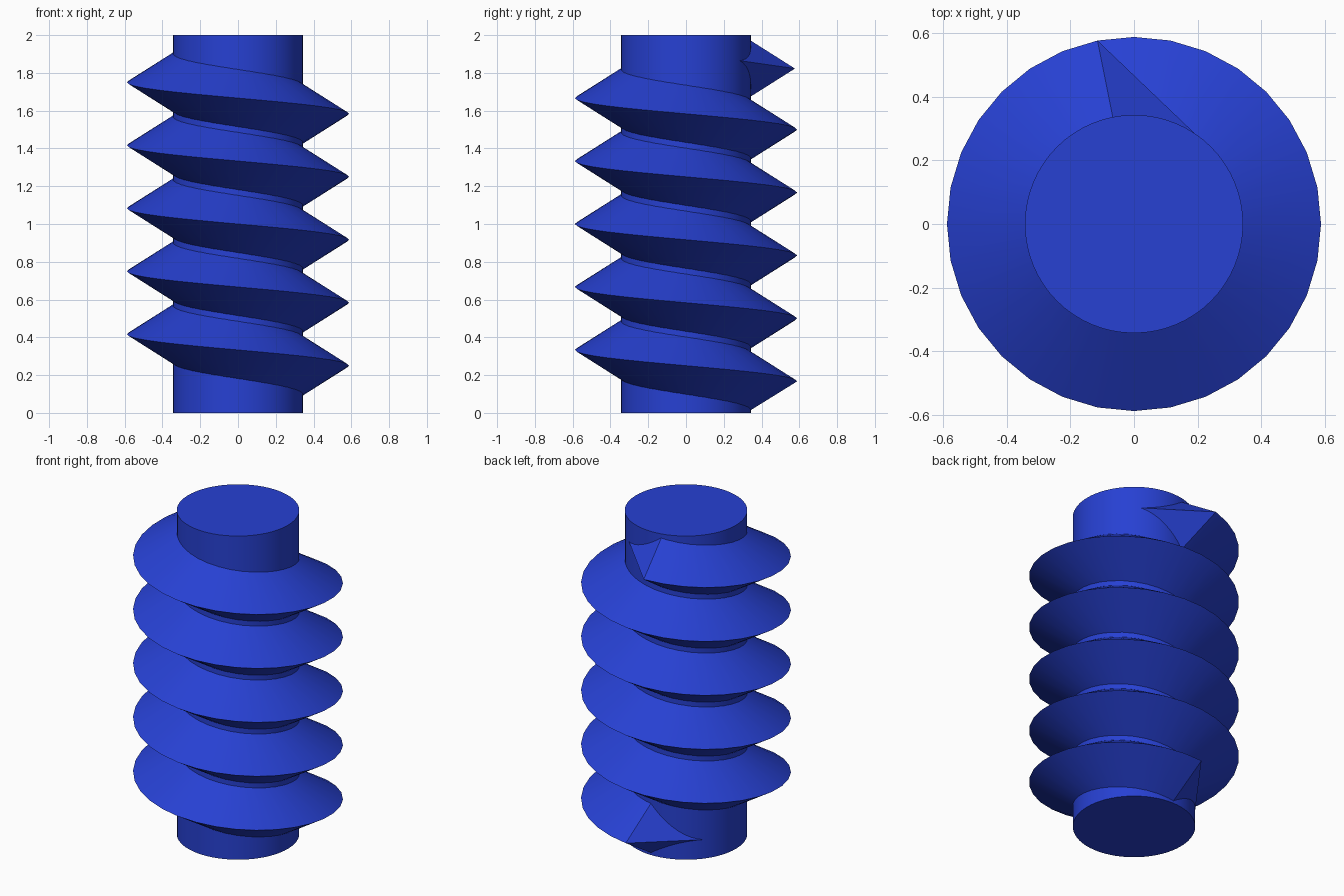
import bpy, bmesh, math

cube = bpy.data.objects.get("Cube")
if cube:
    bpy.data.objects.remove(cube, do_unlink=True)

CORE_R, CREST_R = 0.343, 0.588
PITCH, HALF_ROOT = 1 / 3, 0.152
SIDES, SECTIONS = 32, 160
START_Z = PITCH / 2

blue = bpy.data.materials.new("deep_blue")
blue.use_nodes = True
color = (0.02, 0.052, 0.65, 1)
blue.diffuse_color = color
blue.node_tree.nodes["Principled BSDF"].inputs["Base Color"].default_value = color


def finish(bm, name):
    bmesh.ops.recalc_face_normals(bm, faces=bm.faces[:])
    mesh = bpy.data.meshes.new(name)
    bm.to_mesh(mesh)
    bm.free()
    mesh.materials.append(blue)
    obj = bpy.data.objects.new(name, mesh)
    bpy.context.collection.objects.link(obj)
    bpy.ops.object.select_all(action='DESELECT')
    obj.select_set(True)
    bpy.context.view_layer.objects.active = obj
    bpy.ops.object.shade_smooth_by_angle(angle=math.radians(30))


def helix(step, radius, dz=0):
    """Point on the clockwise-rising helix, starting at the back."""
    a = math.pi / 2 - math.tau * step / SIDES
    return (radius * math.cos(a), radius * math.sin(a),
            START_Z + PITCH * step / SIDES + dz)


# Central shaft
bm = bmesh.new()
bmesh.ops.create_cone(bm, cap_ends=True, segments=64, radius1=CORE_R,
                      radius2=CORE_R, depth=2)
bmesh.ops.translate(bm, verts=bm.verts[:], vec=(0, 0, 1))
finish(bm, "shaft")

# Triangular thread winding around the shaft
bm = bmesh.new()
rings = [[bm.verts.new(helix(i, CORE_R, -HALF_ROOT)),
          bm.verts.new(helix(i, CREST_R)),
          bm.verts.new(helix(i, CORE_R, HALF_ROOT))] for i in range(SECTIONS)]
for a, b in zip(rings, rings[1:]):
    for j in range(3):
        k = (j + 1) % 3
        bm.faces.new((a[j], a[k], b[k], b[j]))

# Pointed run-outs at both ends of the thread
for ring, step in ((rings[0], -5), (rings[-1], SECTIONS + 3)):
    tip = bm.verts.new(helix(step, CORE_R))
    for j in range(3):
        bm.faces.new((ring[j], ring[(j + 1) % 3], tip))
finish(bm, "thread")
